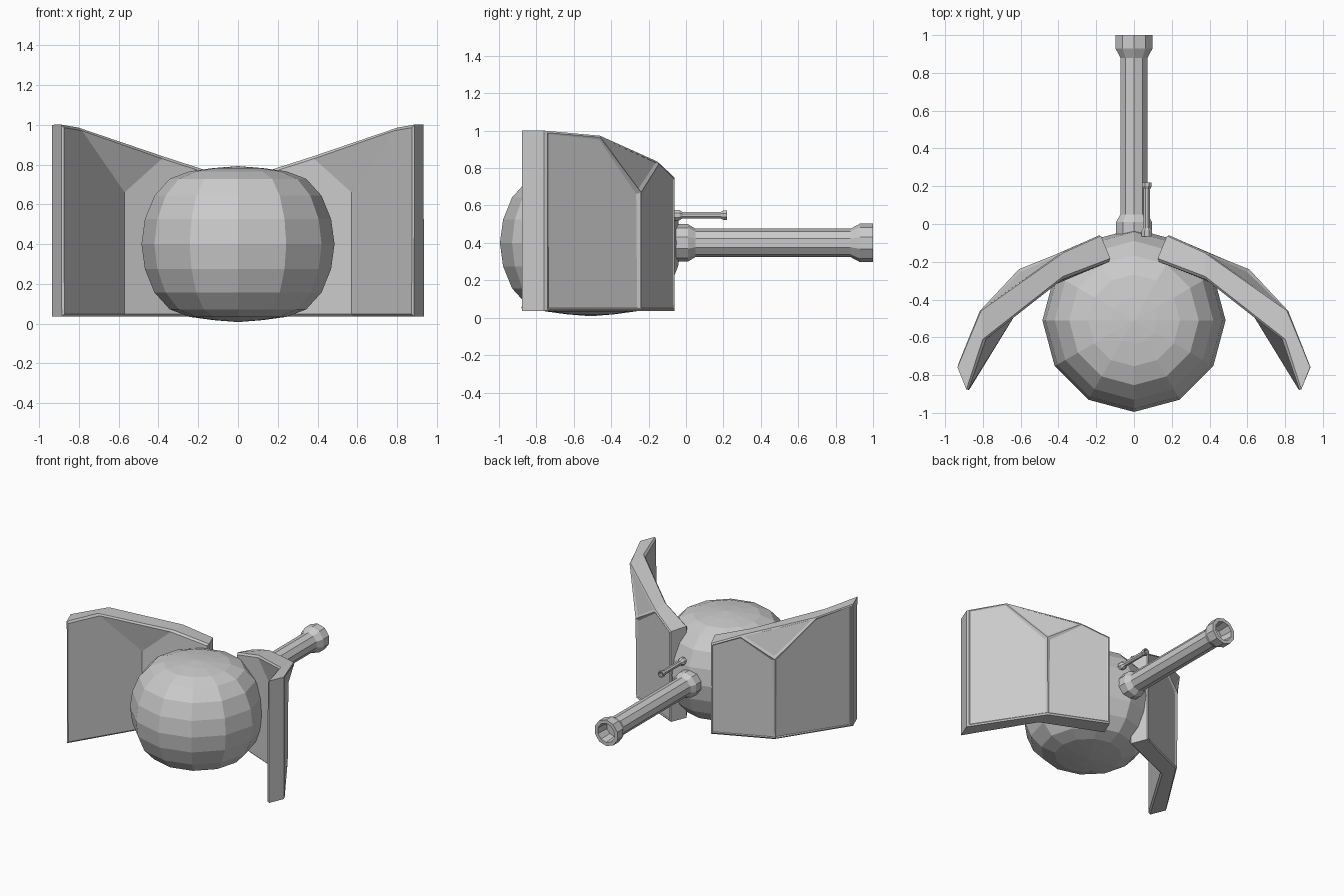
import bpy, bmesh, math
from mathutils import Vector

cube = bpy.data.objects.get("Cube")
if cube:
    bpy.data.objects.remove(cube)

grey = bpy.data.materials.new("light_grey")
grey.use_nodes = True
grey.diffuse_color = (0.6, 0.6, 0.6, 1)
grey.node_tree.nodes["Principled BSDF"].inputs["Base Color"].default_value = (0.6, 0.6, 0.6, 1)


def finish(name, bm):
    bmesh.ops.recalc_face_normals(bm, faces=bm.faces)
    mesh = bpy.data.meshes.new(name)
    bm.to_mesh(mesh)
    bm.free()
    mesh.materials.append(grey)
    obj = bpy.data.objects.new(name, mesh)
    bpy.context.collection.objects.link(obj)
    return obj


# Lathe a (radius, position) profile around the z or y axis
def lathe(name, profile, sides, centre, axis="z", offset=0.0):
    bm = bmesh.new()
    rings = []
    for r, h in profile:
        ring = []
        for i in range(sides if r > 0 else 1):
            a = (i + offset) * math.tau / sides
            u, v = r * math.sin(a), r * math.cos(a)
            co = (u, -v, h) if axis == "z" else (u, h, v)
            ring.append(bm.verts.new(Vector(centre) + Vector(co)))
        rings.append(ring)
    for lo, hi in zip(rings, rings[1:]):
        for i in range(sides):
            j = (i + 1) % sides
            corners = [lo[i % len(lo)], lo[j % len(lo)], hi[j % len(hi)], hi[i % len(hi)]]
            bm.faces.new(list(dict.fromkeys(corners)))
    return finish(name, bm)


# Body: faceted ball with flattened poles
half = [(0.485, 0), (0.468, 0.125), (0.42, 0.243), (0.343, 0.328),
        (0.243, 0.366), (0.125, 0.382), (0, 0.392)]
lathe("body", [(r, -h) for r, h in reversed(half[1:])] + half, 12, (0, -0.51, 0.4))

# Main barrel with flared ends and a hollow muzzle
lathe("main_barrel", [(0, -0.06), (0.1, -0.06), (0.1, 0.01), (0.076, 0.05), (0.076, 0.88),
                      (0.103, 0.93), (0.103, 1.0), (0.075, 1.0), (0.065, 0.9), (0, 0.9)],
      10, (0, 0, 0.4), "y")

# Small barrel beside it
lathe("small_barrel", [(0, -0.065), (0.03, -0.065), (0.03, -0.035), (0.019, -0.02), (0.019, 0.185),
                       (0.027, 0.2), (0.027, 0.22), (0.018, 0.22), (0.016, 0.19), (0, 0.19)],
      8, (0.068, 0, 0.548), "y", 0.5)

# Wing plates: bent shield with a chamfered upper corner and recessed panels
# Order: root low, bend low, tip low, tip top, outer shoulder, inner shoulder, root top, bend top
OUTER = [(0.18, -0.05, 0.035), (0.61, -0.24, 0.035), (0.94, -0.745, 0.035), (0.94, -0.745, 1),
         (0.82, -0.45, 0.975), (0.38, -0.14, 0.835), (0.18, -0.05, 0.75), (0.61, -0.24, 0.67)]
INNER = [(0.12, -0.195, 0.035), (0.57, -0.385, 0.035), (0.88, -0.89, 0.035), (0.88, -0.89, 1),
         (0.79, -0.62, 0.985), (0.37, -0.29, 0.84), (0.12, -0.195, 0.76), (0.57, -0.385, 0.66)]
PANELS = [(0, 1, 7, 5, 6), (1, 2, 3, 4, 7), (7, 4, 5)]


def wing(name, side):
    bm = bmesh.new()
    out, inn = [[bm.verts.new((x * side, y, z)) for x, y, z in pts] for pts in (OUTER, INNER)]
    panels = [bm.faces.new([shell[i] for i in p]) for shell in (out, inn) for p in PANELS]
    for i in range(7):
        j = (i + 1) % 7
        bm.faces.new((out[i], out[j], inn[j], inn[i]))
    bmesh.ops.recalc_face_normals(bm, faces=bm.faces)
    rim = [e for e in bm.edges if sum(f in panels for f in e.link_faces) == 1]
    bmesh.ops.inset_individual(bm, faces=panels[:3], thickness=0.025, depth=-0.012)
    bmesh.ops.bevel(bm, geom=rim, offset=0.014, segments=1, affect="EDGES", clamp_overlap=True)
    return finish(name, bm)


wing("left_wing", 1)
wing("right_wing", -1)
